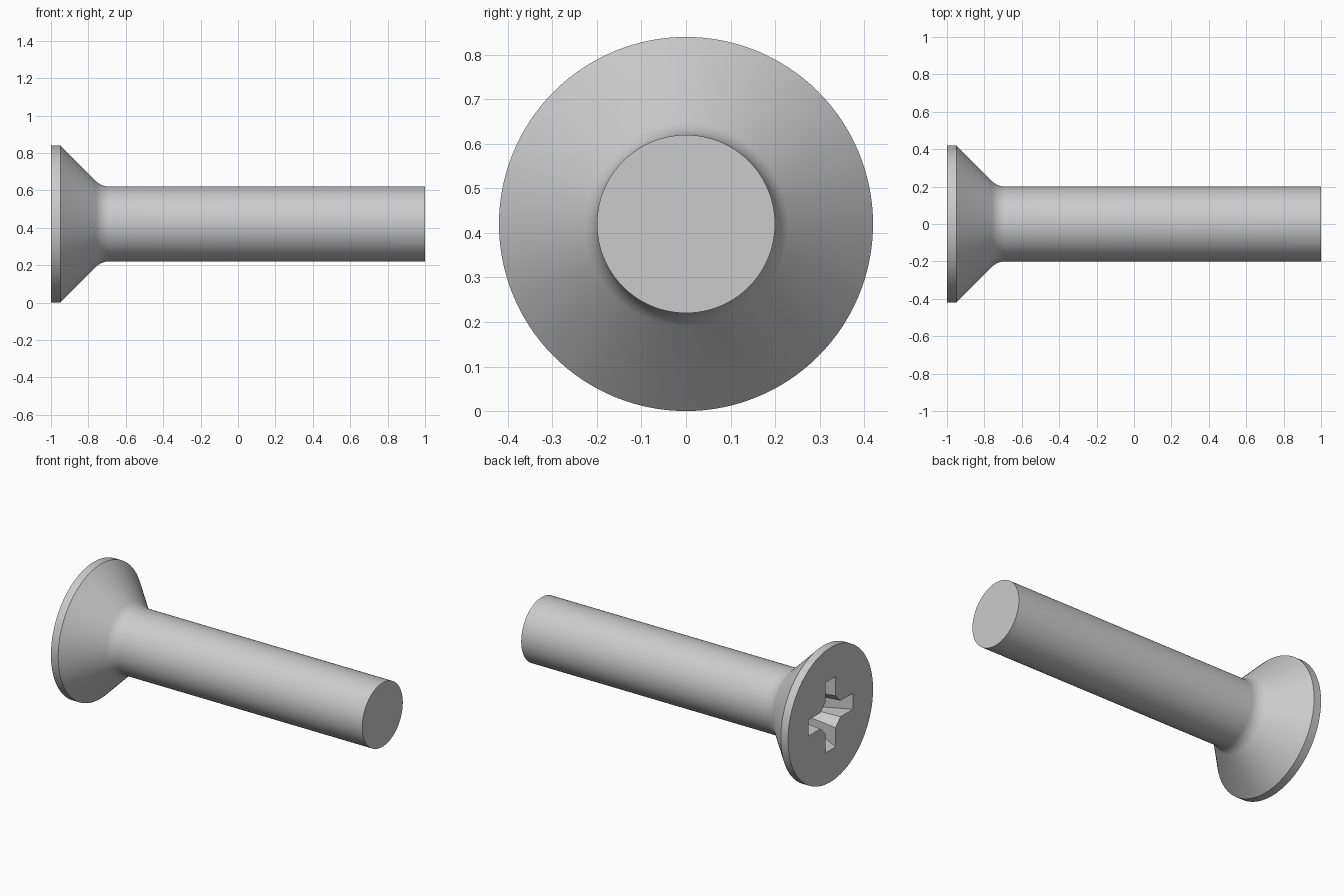
import bpy, bmesh
from math import sin, cos, tan, pi, radians

if "Cube" in bpy.data.objects:
    bpy.data.objects.remove(bpy.data.objects["Cube"], do_unlink=True)

HEAD_R, SHANK_R, FILLET, SEGMENTS = 0.42, 0.20, 0.10, 128

steel = bpy.data.materials.new("light grey steel")
steel.use_nodes = True
colour = (0.6, 0.6, 0.6, 1)
steel.diffuse_color = colour
steel.node_tree.nodes["Principled BSDF"].inputs["Base Color"].default_value = colour


def add_object(name, bm):
    bmesh.ops.recalc_face_normals(bm, faces=bm.faces)
    mesh = bpy.data.meshes.new(name)
    bm.to_mesh(mesh)
    bm.free()
    mesh.materials.append(steel)
    obj = bpy.data.objects.new(name, mesh)
    obj.location.z = HEAD_R
    bpy.context.collection.objects.link(obj)
    return obj


def loft(name, rings, tip=None):
    """Skin equal-length rings of points, closing the far end flat or to a tip."""
    bm = bmesh.new()
    loops = [[bm.verts.new(p) for p in ring] for ring in rings]
    n = len(loops[0])
    for a, b in zip(loops, loops[1:]):
        for i in range(n):
            j = (i + 1) % n
            bm.faces.new((a[i], a[j], b[j], b[i]))
    bm.faces.new(loops[0])
    if tip:
        point = bm.verts.new(tip)
        for i in range(n):
            bm.faces.new((loops[-1][i], loops[-1][(i + 1) % n], point))
    else:
        bm.faces.new(loops[-1])
    return add_object(name, bm)


# Countersunk head, underhead fillet and plain shank as one turned profile
corner = -0.95 + HEAD_R - SHANK_R
fillet_x = corner + FILLET * tan(pi / 8)
profile = [(-1, HEAD_R), (-0.95, HEAD_R)]
for k in range(9):
    a = pi / 4 * (1 - k / 8)
    profile.append((fillet_x - FILLET * sin(a), SHANK_R + FILLET * (1 - cos(a))))
profile.append((1, SHANK_R))
turns = [2 * pi * i / SEGMENTS for i in range(SEGMENTS)]
screw = loft("screw_body", [[(x, r * cos(t), r * sin(t)) for t in turns] for x, r in profile])


# Tapered cross recess with chamfered inner corners
def cross(x, arm, half, core, core_drop=0.0):
    points = []
    for q in range(4):
        c, s = round(cos(q * pi / 2)), round(sin(q * pi / 2))
        for u, v, d in ((arm, -half, 0), (arm, half, 0),
                        (core, half, core_drop), (half, core, core_drop)):
            points.append((x + d, u * c - v * s, u * s + v * c))
    return points


TOP, FLOOR = (0.22, 0.05, 0.10), (0.1145, 0.045, 0.075)
DEPTH = 0.21
# The mouth is extended outward along the same taper so the cut is clean
lead = 0.1
mouth = [t + (t - f) * lead for t, f in zip(TOP, FLOOR)]
tip_x = -1 + DEPTH + FLOOR[0] * tan(radians(28))
cutter = loft("recess_cutter",
              [cross(-1 - DEPTH * lead, *mouth), cross(-1 + DEPTH, *FLOOR, 0.014)],
              (tip_x, 0, 0))
cutter.hide_render = True

cut = screw.modifiers.new("cross_recess", "BOOLEAN")
cut.operation = "DIFFERENCE"
cut.solver = "EXACT"
cut.object = cutter

bpy.ops.object.select_all(action="DESELECT")
screw.select_set(True)
bpy.context.view_layer.objects.active = screw
bpy.ops.object.modifier_apply(modifier=cut.name)
bpy.data.objects.remove(cutter, do_unlink=True)
bpy.ops.object.shade_smooth_by_angle(angle=radians(20))
